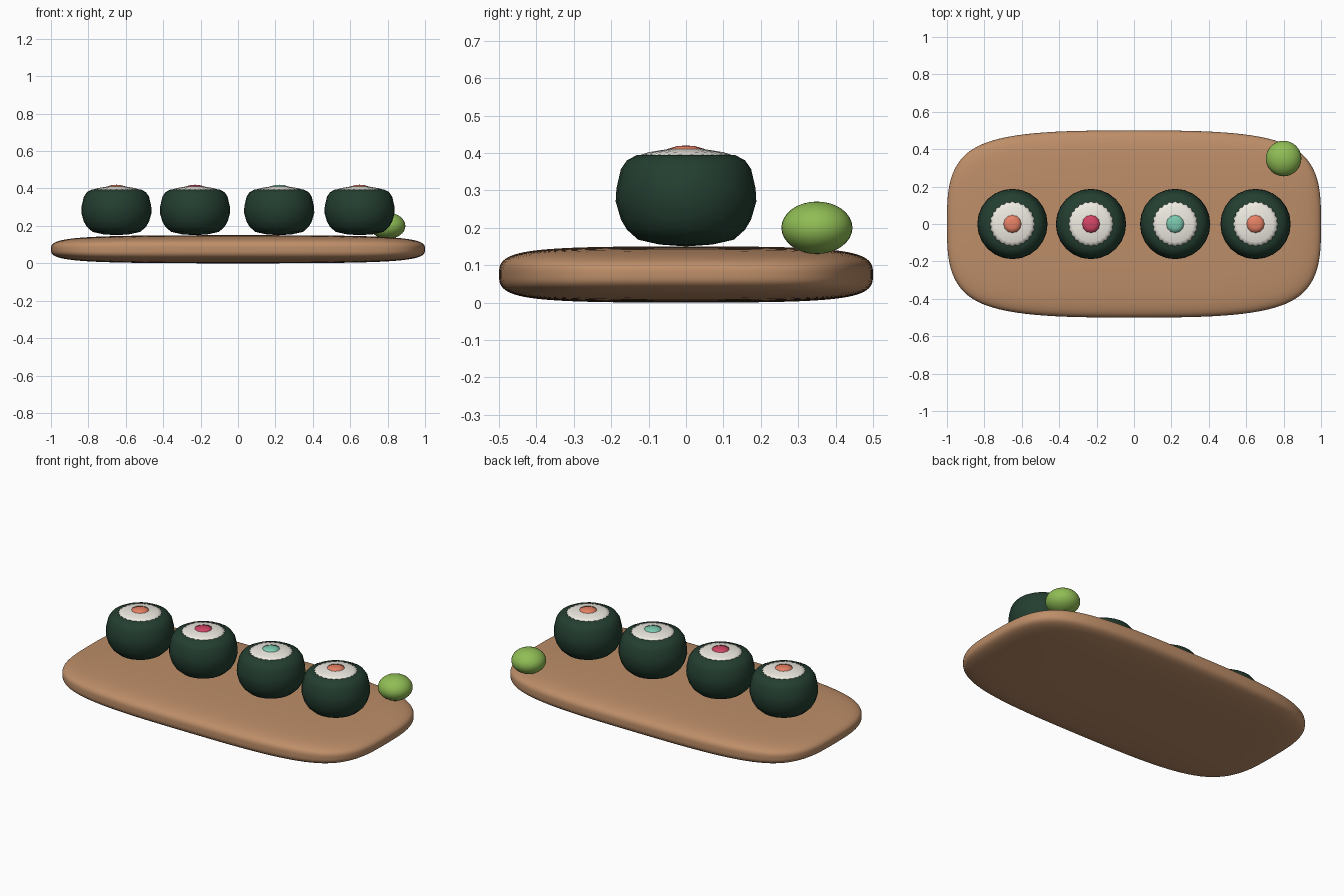
import bpy, bmesh, math

if "Cube" in bpy.data.objects:
    bpy.data.objects.remove(bpy.data.objects["Cube"])


def material(name, rgb):
    m = bpy.data.materials.new(name)
    m.diffuse_color = (*rgb, 1)
    m.use_nodes = True
    m.node_tree.nodes["Principled BSDF"].inputs["Base Color"].default_value = m.diffuse_color
    return m


def finish(bm, name, mat, loc, angle=180):
    bmesh.ops.recalc_face_normals(bm, faces=bm.faces)
    me = bpy.data.meshes.new(name)
    bm.to_mesh(me)
    bm.free()
    ob = bpy.data.objects.new(name, me)
    bpy.context.collection.objects.link(ob)
    ob.location = loc
    me.materials.append(mat)
    for p in me.polygons:
        p.use_smooth = True
    return ob


def lathe(name, profile, mat, loc, lobes, ripple=0.0):
    """Revolve (radius, z) points; odd segments dip inwards for a scalloped rim."""
    bm = bmesh.new()
    n = lobes * 2
    rings = []
    for r, z in profile:
        if r == 0:
            rings.append([bm.verts.new((0, 0, z))] * n)
            continue
        ring = []
        for i in range(n):
            a = 2 * math.pi * i / n
            rr = r * (1 - ripple * (i % 2))
            ring.append(bm.verts.new((rr * math.cos(a), rr * math.sin(a), z)))
        rings.append(ring)
    for lo, hi in zip(rings, rings[1:]):
        for i in range(n):
            j = (i + 1) % n
            bm.faces.new(list(dict.fromkeys((lo[i], lo[j], hi[j], hi[i]))))
    return finish(bm, name, mat, loc)


wood = material("wood", (0.51, 0.27, 0.14))
seaweed = material("seaweed", (0.017, 0.048, 0.03))
rice = material("rice", (0.86, 0.83, 0.76))
salmon = material("salmon", (0.79, 0.22, 0.13))
tuna = material("tuna", (0.64, 0.06, 0.13))
mint = material("mint", (0.2, 0.58, 0.43))
green = material("wasabi_green", (0.28, 0.51, 0.09))

# Board: once-divided cube, softened by subdivision
bm = bmesh.new()
bmesh.ops.create_cube(bm, size=1)
bmesh.ops.subdivide_edges(bm, edges=bm.edges[:], cuts=1, use_grid_fill=True)
bmesh.ops.scale(bm, vec=(2, 1, 0.15), verts=bm.verts)
board = finish(bm, "board", wood, (0, 0, 0.075))
sub = board.modifiers.new("soften", 'SUBSURF')
sub.levels = sub.render_levels = 4

# Rolls: seaweed wrap, rice disc and coloured filling
wrap = [(0, 0.150), (0.07, 0.155), (0.128, 0.168), (0.158, 0.195), (0.174, 0.222),
        (0.188, 0.27), (0.186, 0.305), (0.174, 0.357), (0.158, 0.380), (0.132, 0.394), (0.09, 0.397), (0, 0.398)]
rice_disc = [(0, 0.38), (0.12, 0.38), (0.121, 0.395), (0.10, 0.402), (0.05, 0.410), (0, 0.411)]
core = [(0, 0.39), (0.048, 0.39), (0.048, 0.411), (0.025, 0.418), (0, 0.420)]
for k, (x, fill) in enumerate([(-0.65, salmon), (-0.23, tuna), (0.22, mint), (0.65, salmon)], 1):
    lathe(f"seaweed_wrap_{k}", wrap, seaweed, (x, 0, 0), 12)
    lathe(f"rice_{k}", rice_disc, rice, (x, 0, 0), 24, 0.06)
    lathe(f"filling_{k}", core, fill, (x, 0, 0), 12, 0.05)

# Wasabi: flattened ball at the back right corner
bm = bmesh.new()
bmesh.ops.create_uvsphere(bm, u_segments=32, v_segments=16, radius=1)
bmesh.ops.scale(bm, vec=(0.095, 0.095, 0.07), verts=bm.verts)
finish(bm, "wasabi", green, (0.8, 0.35, 0.2))
